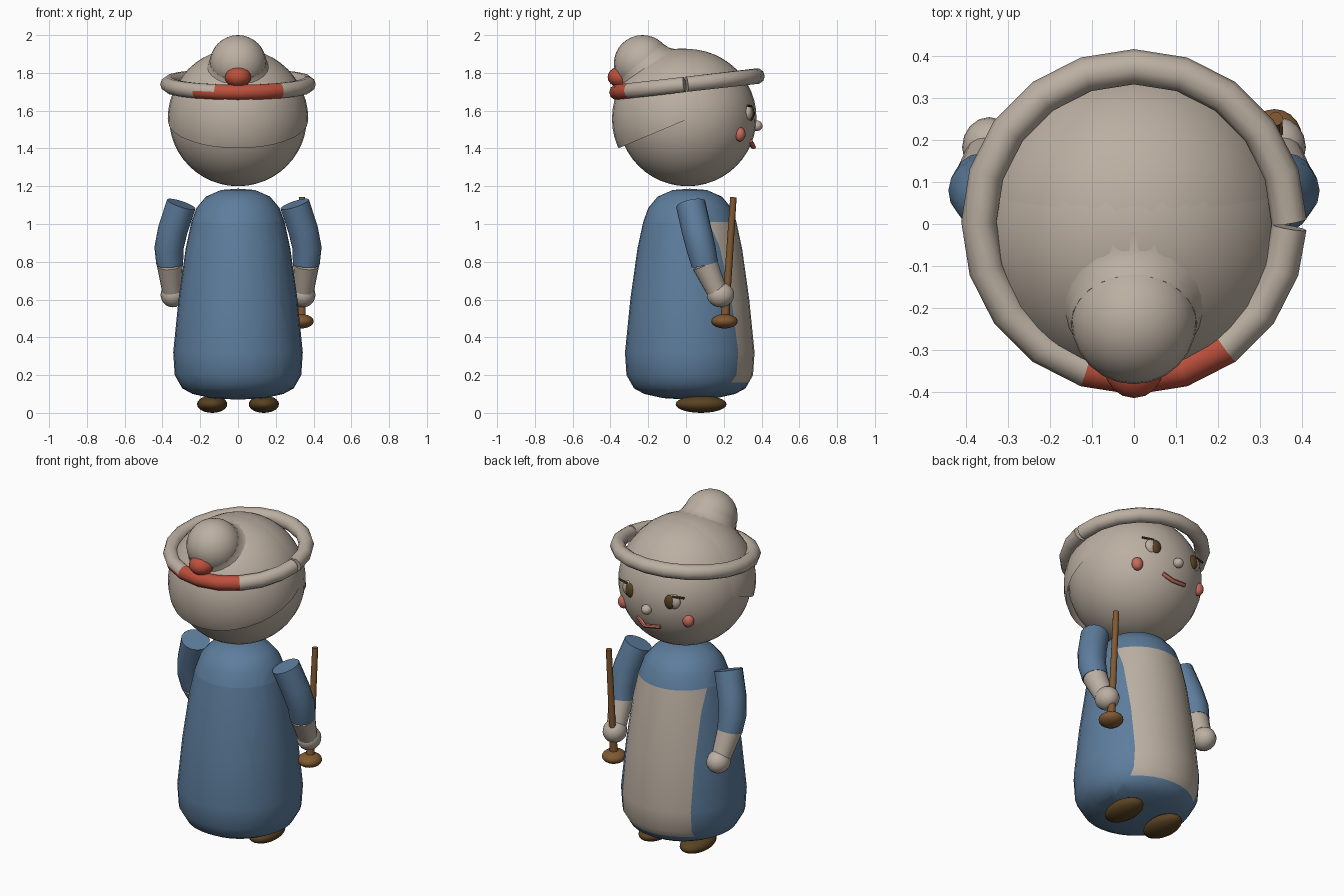
import bpy, bmesh, math
from mathutils import Vector

if "Cube" in bpy.data.objects:
    bpy.data.objects.remove(bpy.data.objects["Cube"])


def material(name, rgb):
    m = bpy.data.materials.new(name)
    m.diffuse_color = (*rgb, 1)
    m.use_nodes = True
    m.node_tree.nodes["Principled BSDF"].inputs["Base Color"].default_value = m.diffuse_color
    return m


BEIGE = material("beige", (0.50, 0.43, 0.36))
BLUE = material("blue", (0.11, 0.205, 0.335))
RED = material("red", (0.50, 0.08, 0.045))
BROWN = material("wood brown", (0.22, 0.10, 0.032))
DARK = material("dark brown", (0.10, 0.055, 0.016))
PINK = material("pink", (0.56, 0.15, 0.11))


def finish(bm, name, *mats, angle=45):
    bmesh.ops.recalc_face_normals(bm, faces=bm.faces)
    mesh = bpy.data.meshes.new(name)
    bm.to_mesh(mesh)
    bm.free()
    for m in mats:
        mesh.materials.append(m)
    ob = bpy.data.objects.new(name, mesh)
    bpy.context.collection.objects.link(ob)
    bpy.ops.object.select_all(action='DESELECT')
    ob.select_set(True)
    bpy.context.view_layer.objects.active = ob
    bpy.ops.object.shade_smooth_by_angle(angle=math.radians(angle))
    return ob


def ball_mesh(centre, radii, u=24, v=16):
    bm = bmesh.new()
    bmesh.ops.create_uvsphere(bm, u_segments=u, v_segments=v, radius=1)
    bmesh.ops.scale(bm, vec=radii, verts=bm.verts)
    bmesh.ops.translate(bm, vec=centre, verts=bm.verts)
    return bm


def ball(name, centre, radii, mat, u=24, v=16):
    return finish(ball_mesh(centre, radii, u, v), name, mat)


def tube_mesh(points, radii, sides, ref):
    """Capped tube through points with a radius at each point."""
    bm = bmesh.new()
    pts = [Vector(p) for p in points]
    rings = []
    for i, p in enumerate(pts):
        t = (pts[min(i + 1, len(pts) - 1)] - pts[max(i - 1, 0)]).normalized()
        a = t.cross(Vector(ref)).normalized()
        b = a.cross(t)
        rings.append([bm.verts.new(p + radii[i] * (a * math.cos(k) + b * math.sin(k)))
                      for k in (math.tau * j / sides for j in range(sides))])
    for r, s in zip(rings, rings[1:]):
        for j in range(sides):
            k = (j + 1) % sides
            bm.faces.new((r[j], r[k], s[k], s[j]))
    bm.faces.new(rings[0])
    bm.faces.new(rings[-1])
    return bm


def lathe_mesh(profile, steps=32):
    bm = bmesh.new()
    vs = [bm.verts.new((r, 0, z)) for r, z in profile]
    es = [bm.edges.new(e) for e in zip(vs, vs[1:])]
    bmesh.ops.spin(bm, geom=vs + es, cent=(0, 0, 0), axis=(0, 0, 1),
                   angle=math.tau, steps=steps)
    bmesh.ops.remove_doubles(bm, verts=bm.verts, dist=1e-4)
    return bm


# robe with the apron cut in as faces
bm = lathe_mesh([(0, .07), (.14, .078), (.24, .1), (.295, .13), (.335, .2), (.343, .32),
                 (.315, .6), (.277, .87), (.247, 1.01), (.22, 1.085), (.17, 1.145),
                 (.09, 1.18), (0, 1.187)])
bmesh.ops.translate(bm, vec=(0, .02, 0), verts=bm.verts)
for co, no in (((.225, 0, 0), (1, 0, 0)), ((-.225, 0, 0), (1, 0, 0)),
               ((0, 0, .16), (0, 0, 1)), ((0, 0, 1.01), (0, 0, 1))):
    bmesh.ops.bisect_plane(bm, geom=bm.verts[:] + bm.edges[:] + bm.faces[:],
                           plane_co=co, plane_no=no)
for f in bm.faces:
    c = f.calc_center_median()
    f.material_index = int(abs(c.x) < .225 and c.y > .08 and .16 < c.z < 1.01)
finish(bm, "robe", BLUE, BEIGE)

# head, and hair shell trimmed along a sloping line
HEAD = Vector((0, .008, 1.563))
ball("head", HEAD, (.365, .365, .363), BEIGE, 32, 24)
bm = ball_mesh((0, -.017, 1.557), (.372, .375, .372), 32, 24)
bmesh.ops.bisect_plane(bm, geom=bm.verts[:] + bm.edges[:] + bm.faces[:],
                       plane_co=(0, -.3, 1.425), plane_no=(0, -.42, 1), clear_inner=True)
finish(bm, "hair", BEIGE)

# top bun with a flared base
BUN = Vector((0, -.23, 1.85))
ball("bun", BUN, (.15, .152, .15), BEIGE)
axis = (BUN - HEAD).normalized()
finish(tube_mesh([HEAD + axis * d for d in (.30, .325, .35, .385)],
                 (.212, .178, .16, .15), 24, (1, 0, 0)), "bun_base", BEIGE)

# tilted hat brim with a small open seam and a red section at the back
path = []
for i in range(21):
    a = math.radians(18 * i if i < 20 else 358)
    x, y = .37 * math.cos(a), .37 * math.sin(a)
    path.append((x, y + .005, 1.74 + .115 * y))
bm = tube_mesh(path, [.042] * 21, 10, (0, 0, 1))
for f in bm.faces:
    c = f.calc_center_median()
    a = math.degrees(math.atan2(c.y, c.x)) % 360
    low = c.z < 1.735 + .115 * c.y
    f.material_index = int((234 if low else 252) < a < 306)
finish(bm, "hat_brim", BEIGE, RED, angle=40)
ball("hat_pompom", (0, -.345, 1.778), (.07, .07, .056), RED, 16, 10)

# face
ball("nose", (0, .375, 1.52), (.03, .03, .028), BEIGE, 16, 10)
for s, side in ((1, "right"), (-1, "left")):
    ball("eye_white_" + side, (s * .145, .328, 1.59), (.045, .025, .045), BEIGE, 16, 10)
    ball("pupil_" + side, (s * .13, .342, 1.587), (.032, .02, .042), DARK, 16, 10)
    ball("cheek_" + side, (s * .215, .285, 1.475), (.033, .03, .038), PINK, 16, 10)
    finish(tube_mesh([(s * .15, .345, 1.625), (s * .215, .325, 1.625)], (.006, .006),
                     6, (0, 0, 1)), "eyebrow_" + side, DARK)
finish(tube_mesh([(.08, .34, 1.44), (.025, .358, 1.408), (-.07, .345, 1.42)],
                 (.012,) * 3, 8, (0, 0, 1)), "mouth", PINK)

# arms, cuffs, hands and feet
for s, side in ((1, "right"), (-1, "left")):
    finish(tube_mesh([(s * .30, .025, 1.105), (s * .345, .055, .97), (s * .366, .08, .87),
                      (s * .361, .10, .785)], (.079, .079, .077, .071),
                     16, (0, 1, 0)), "sleeve_" + side, BLUE)
    finish(tube_mesh([(s * .361, .10, .786), (s * .347, .168, .635)], (.069, .053),
                     16, (0, 1, 0)), "cuff_" + side, BEIGE)
    ball("hand_" + side, (s * .345, .183, .625), (.065, .072, .066), BEIGE, 16, 12)
    ball("foot_" + side, (s * .137, .08, .046), (.08, .135, .046), DARK, 20, 12)

# walking stick with a rounded knob at the bottom
finish(tube_mesh([(.335, .205, .48), (.336, .211, .56), (.336, .213, .58), (.338, .251, 1.142)],
                 (.026, .022, .02, .017), 10, (1, 0, 0)), "stick", BROWN)
ball("stick_knob", (.335, .204, .485), (.066, .07, .038), BROWN, 20, 12)
